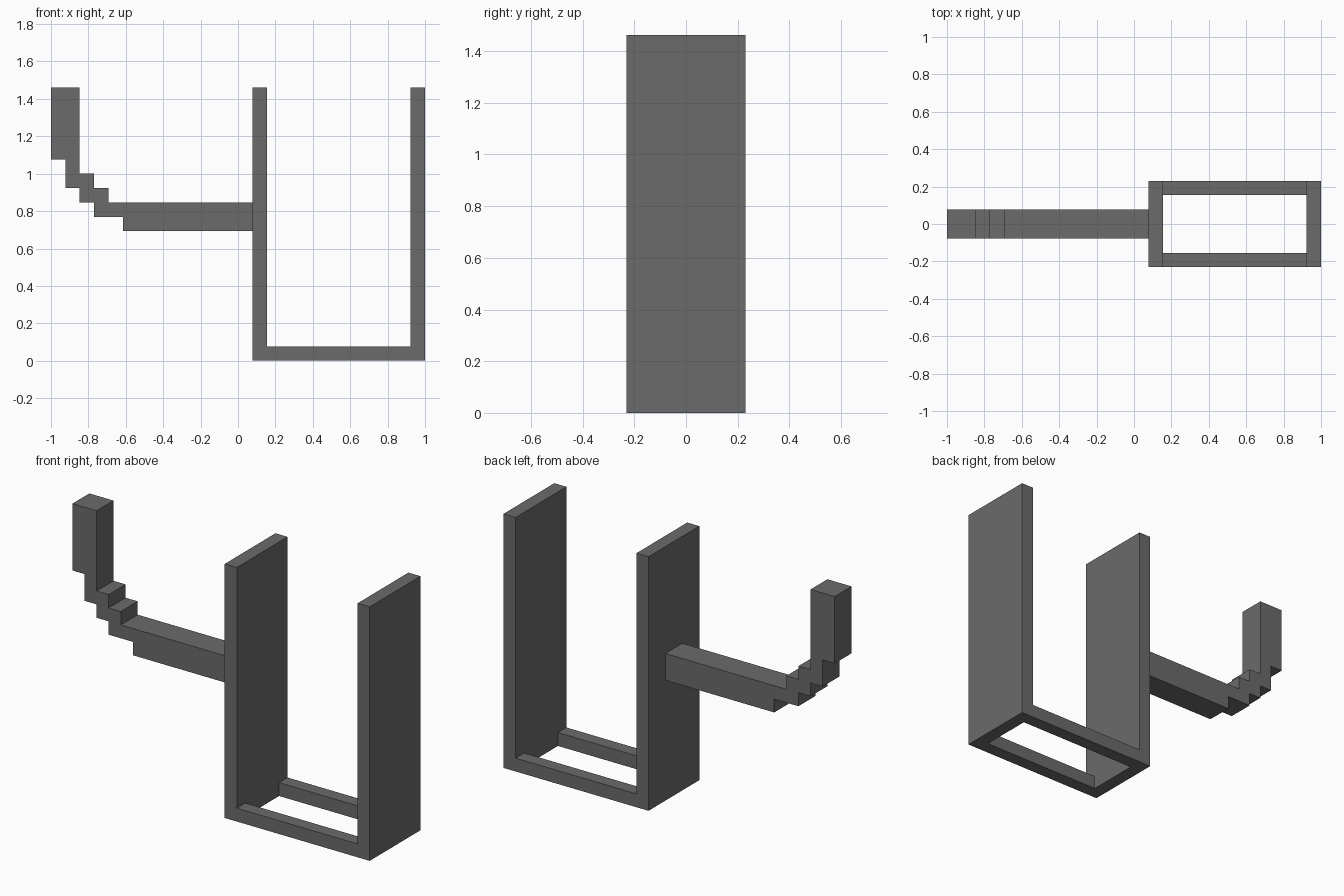
import bpy
import bmesh

cube = bpy.data.objects.get("Cube")
if cube:
    bpy.data.objects.remove(cube, do_unlink=True)

U = 1 / 13  # the whole model sits on this grid step

grey = bpy.data.materials.new("dark_grey")
grey.use_nodes = True
colour = (0.147, 0.147, 0.147, 1)
grey.diffuse_color = colour
grey.node_tree.nodes["Principled BSDF"].inputs["Base Color"].default_value = colour


def prism(name, outline, y0, y1):
    """Extrude an x-z outline (in grid steps) from y0 to y1."""
    bm = bmesh.new()
    face = bm.faces.new([bm.verts.new((x * U, y0 * U, z * U)) for x, z in outline])
    ext = bmesh.ops.extrude_face_region(bm, geom=[face])
    verts = [g for g in ext["geom"] if isinstance(g, bmesh.types.BMVert)]
    bmesh.ops.translate(bm, verts=verts, vec=(0, (y1 - y0) * U, 0))
    bmesh.ops.recalc_face_normals(bm, faces=bm.faces)
    mesh = bpy.data.meshes.new(name)
    bm.to_mesh(mesh)
    bm.free()
    mesh.materials.append(grey)
    obj = bpy.data.objects.new(name, mesh)
    bpy.context.collection.objects.link(obj)
    return obj


def box(name, x0, x1, y0, y1, z0, z1):
    return prism(name, [(x0, z0), (x1, z0), (x1, z1), (x0, z1)], y0, y1)


# Two tall upright plates
box("inner_plate", 1, 2, -3, 3, 0, 19)
box("outer_plate", 12, 13, -3, 3, 0, 19)

# Bottom rails joining the plates
box("front_rail", 2, 12, -3, -2, 0, 1)
box("back_rail", 2, 12, 2, 3, 0, 1)

# Stepped arm ending in an upright post
arm = [(1, 9), (-8, 9), (-8, 10), (-10, 10), (-10, 11), (-11, 11),
       (-11, 12), (-12, 12), (-12, 14), (-13, 14), (-13, 19), (-11, 19),
       (-11, 13), (-10, 13), (-10, 12), (-9, 12), (-9, 11), (1, 11)]
prism("stepped_arm", arm, -1, 1)
